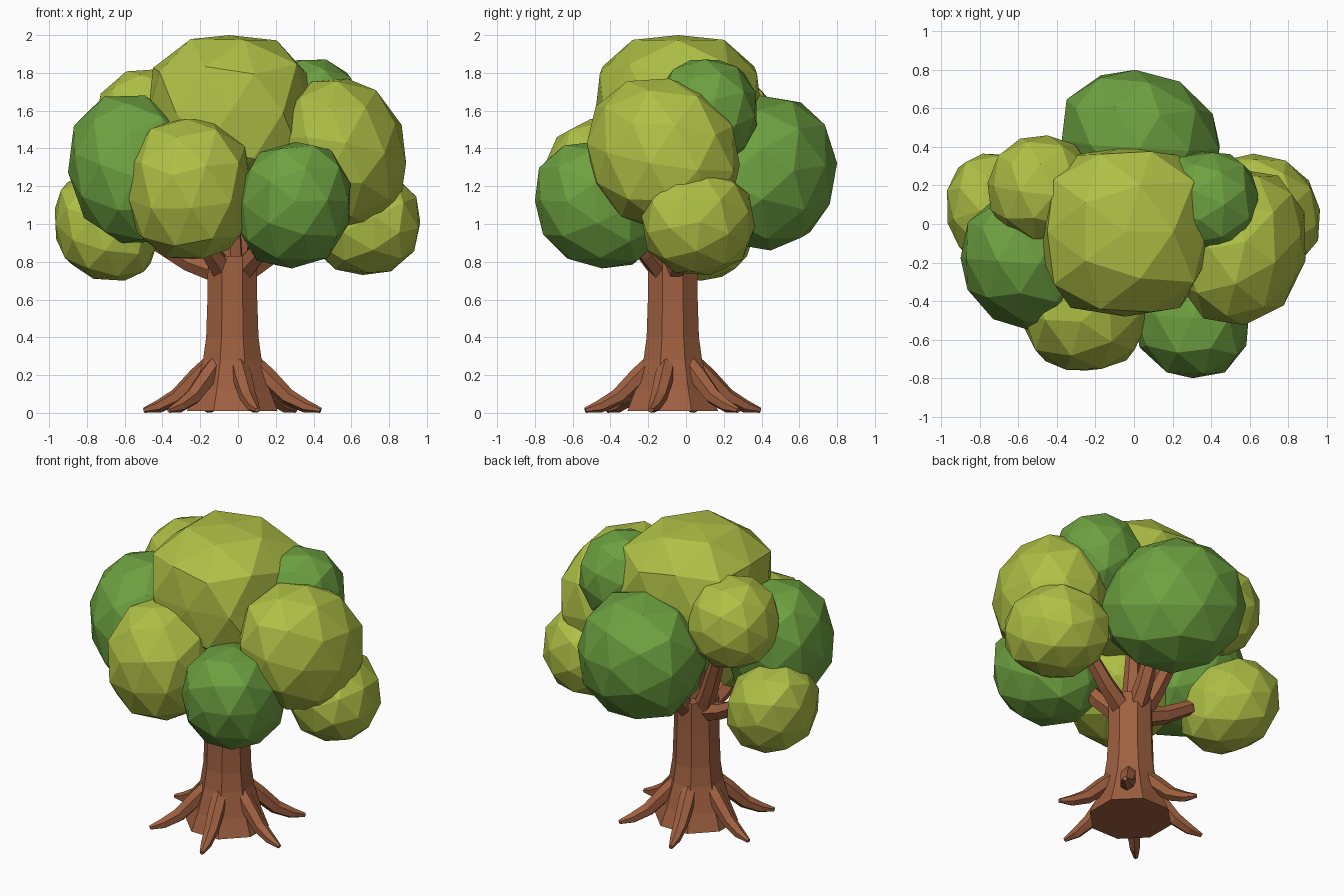
import bpy
import bmesh
import math
from mathutils import Vector

if "Cube" in bpy.data.objects:
    bpy.data.objects.remove(bpy.data.objects["Cube"], do_unlink=True)


def material(name, rgb):
    mat = bpy.data.materials.new(name)
    mat.use_nodes = True
    mat.diffuse_color = (*rgb, 1)
    bsdf = mat.node_tree.nodes["Principled BSDF"]
    bsdf.inputs["Base Color"].default_value = (*rgb, 1)
    bsdf.inputs["Roughness"].default_value = 0.9
    return mat


olive = material("olive_leaf", (0.43, 0.53, 0.06))
green = material("green_leaf", (0.155, 0.36, 0.052))
bark = material("brown_bark", (0.35, 0.118, 0.052))


def finish(bm, name, mat):
    bmesh.ops.recalc_face_normals(bm, faces=bm.faces)
    mesh = bpy.data.meshes.new(name)
    bm.to_mesh(mesh)
    bm.free()
    mesh.materials.append(mat)
    obj = bpy.data.objects.new(name, mesh)
    bpy.context.collection.objects.link(obj)
    return obj


def tube(name, path, radii, sides, ref):
    """Faceted tapering tube swept along a path, closed at both ends."""
    bm = bmesh.new()
    path = [Vector(p) for p in path]
    rings = []
    for i, (p, r) in enumerate(zip(path, radii)):
        tangent = (path[min(i + 1, len(path) - 1)] - path[max(i - 1, 0)]).normalized()
        u = tangent.cross(Vector(ref)).normalized()
        v = u.cross(tangent)
        ring = []
        for k in range(sides):
            a = 2 * math.pi * (k + 0.5) / sides
            co = p + r * (math.cos(a) * u + math.sin(a) * v)
            co.z = max(co.z, 0)
            ring.append(bm.verts.new(co))
        rings.append(ring)
    for lower, upper in zip(rings, rings[1:]):
        for k in range(sides):
            n = (k + 1) % sides
            bm.faces.new((lower[k], lower[n], upper[n], upper[k]))
    bm.faces.new(rings[0])
    bm.faces.new(rings[-1])
    return finish(bm, name, bark)


def foliage(name, center, half, mat, tip, boxy=2.2, lean=(0, 0, 0)):
    """Faceted leaf clump: pole toward tip, stretched along lean, fitted to size."""
    bm = bmesh.new()
    bmesh.ops.create_icosphere(bm, subdivisions=2, radius=1)
    spin = Vector((0, 0, 1)).rotation_difference(Vector(tip).normalized())
    axis_dir = Vector(lean).normalized()
    for vert in bm.verts:
        co = spin @ vert.co
        co = co / sum(abs(c) ** boxy for c in co) ** (1 / boxy)
        vert.co = co + axis_dir * co.dot(axis_dir) * 0.15
    for axis in range(3):
        values = [vert.co[axis] for vert in bm.verts]
        low, high = min(values), max(values)
        for vert in bm.verts:
            t = (vert.co[axis] - low) / (high - low) * 2 - 1
            vert.co[axis] = center[axis] + t * half[axis]
    return finish(bm, name, mat)


# Trunk
cx, cy = -0.03, -0.07
heights = (0.01, 0.12, 0.28, 0.4, 0.62, 0.83)
tube("trunk", [(cx, cy, z) for z in heights],
     (0.26, 0.215, 0.168, 0.15, 0.142, 0.14), 8, (0, 1, 0))

# Roots, evenly spread around the trunk
root_profile = ((0.11, 0.27), (0.19, 0.19), (0.3, 0.085), (0.4, 0.035), (0.482, 0.014))
for i in range(6):
    a = math.radians(46 + 60 * i)
    path = [(cx + r * math.cos(a), cy + r * math.sin(a), z) for r, z in root_profile]
    tube(f"root_{i + 1}", path, (0.045, 0.052, 0.045, 0.034, 0.014), 6, (0, 0, 1))

# Branches reaching into the leaf clumps
branch_ends = {
    "left_low": (0.36, 0.0, 1.0), "right_low": (-0.43, 0.02, 0.9),
    "front_right": (-0.22, -0.3, 1.0), "front_left": (0.2, -0.3, 1.0),
    "back": (0.03, 0.22, 1.05), "back_right": (-0.26, 0.04, 1.15),
    "center": (-0.04, -0.05, 1.2),
}
for name, end in branch_ends.items():
    end = Vector(end)
    out = Vector((end.x - cx, end.y - cy, 0))
    out = out.normalized() if out.length > 0.1 else Vector((0, 0, 0))
    start = Vector((cx, cy, 0.74)) + out * 0.06
    middle = start.lerp(end, 0.5) + Vector((0, 0, -0.02))
    tube(f"branch_{name}", (start, middle, end), (0.065, 0.055, 0.045), 6, (0.1, 1, 0.1))

# Leaf clumps
foliage("crown_top", (-0.045, -0.04, 1.59), (0.43, 0.44, 0.41), olive, (0, 0, 1), 3.0)
foliage("crown_right", (-0.555, -0.2, 1.29), (0.345, 0.35, 0.39), green,
        (-1, -0.5, 0.2), lean=(-1, 1, 1))
foliage("crown_front_right", (-0.255, -0.41, 1.185), (0.325, 0.35, 0.37), olive,
        (-0.3, -1, 0.2), 2.5)
foliage("crown_front_left", (0.295, -0.465, 1.1), (0.3, 0.335, 0.335), green,
        (0, -1, 0), 2.4, (0.5, -1, 1))
foliage("crown_left", (0.555, -0.12, 1.37), (0.335, 0.405, 0.4), olive,
        (1, -0.5, 0.5), lean=(1, 1, -1))
foliage("crown_low_left", (0.67, 0.065, 1.01), (0.295, 0.3, 0.28), olive,
        (1, 0.1, 0), 2.3, (1, -1, 0))
foliage("crown_low_right", (-0.7, 0.075, 0.985), (0.27, 0.29, 0.285), olive,
        (-1, 0.2, -0.3), 2.4, (-1, 0.5, 1))
foliage("crown_back", (0.035, 0.42, 1.27), (0.41, 0.38, 0.41), green,
        (0, 1, 0.1), lean=(-1, 1, 0.4))
foliage("crown_high_right", (-0.48, 0.18, 1.535), (0.28, 0.28, 0.285), olive, (-0.6, 0.5, 0.8))
foliage("crown_high_left", (0.385, 0.11, 1.595), (0.26, 0.265, 0.275), green,
        (0.8, 0.3, 0.8), 2.3)
